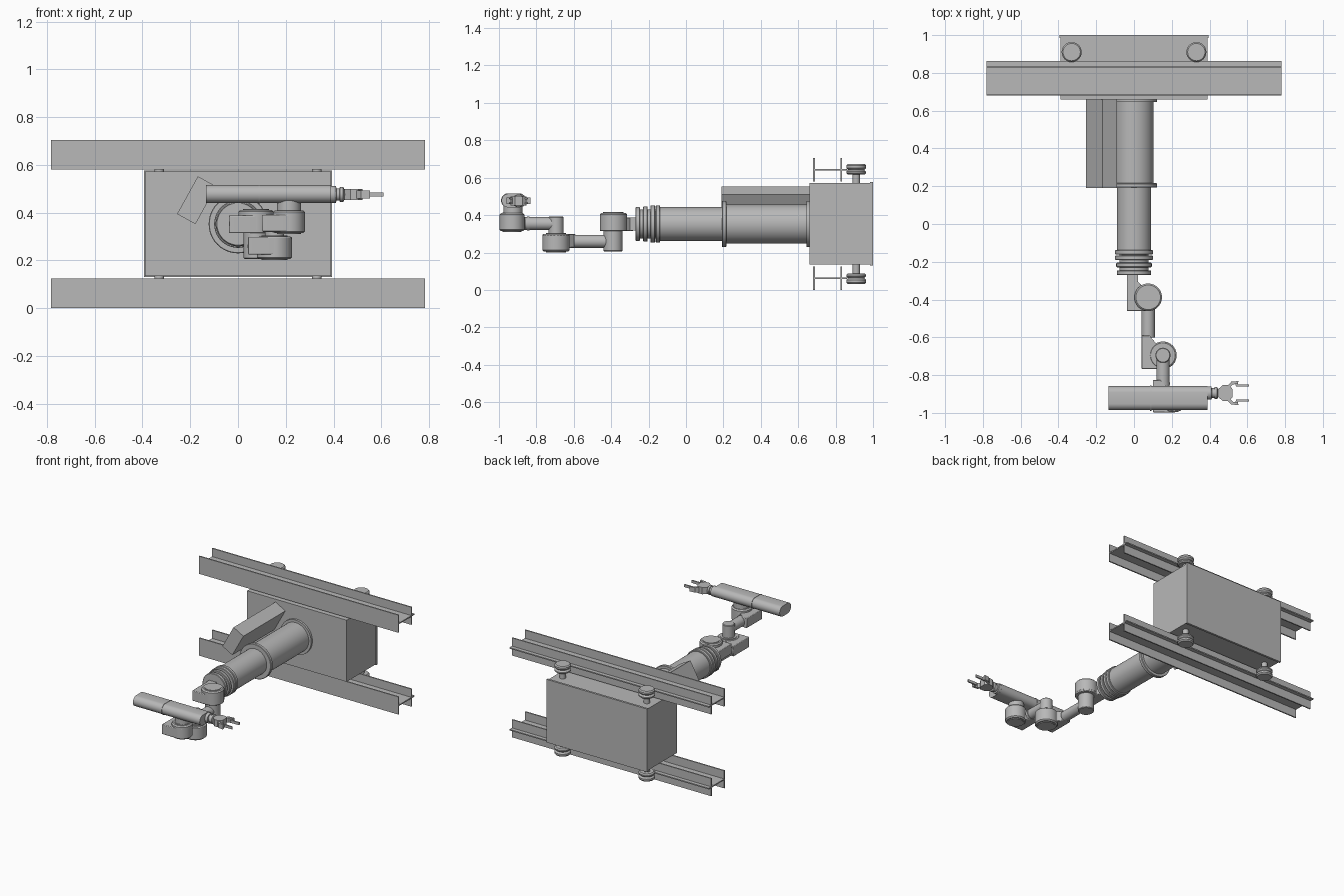
import bpy, bmesh
from math import sin, cos, pi, radians
from mathutils import Matrix, Vector

cube = bpy.data.objects.get("Cube")
if cube:
    bpy.data.objects.remove(cube, do_unlink=True)

grey = bpy.data.materials.new("plain grey")
grey.use_nodes = True
grey.diffuse_color = (0.48, 0.48, 0.48, 1)
grey.node_tree.nodes["Principled BSDF"].inputs["Base Color"].default_value = (0.48, 0.48, 0.48, 1)

MID = 0.3525   # height of the machine's centre line
TURN = {"z": Matrix.Identity(4),
        "y": Matrix.Rotation(radians(-90), 4, "X"),
        "x": Matrix.Rotation(radians(90), 4, "Y")}


def finish(name, bm, smooth=False, bevel=0):
    bmesh.ops.recalc_face_normals(bm, faces=bm.faces)
    mesh = bpy.data.meshes.new(name)
    bm.to_mesh(mesh)
    bm.free()
    mesh.materials.append(grey)
    obj = bpy.data.objects.new(name, mesh)
    bpy.context.collection.objects.link(obj)
    if bevel:
        mod = obj.modifiers.new("edge", "BEVEL")
        mod.width = bevel
        mod.segments = 2
        mod.limit_method = "ANGLE"
        mod.angle_limit = radians(50)
    if smooth:
        bpy.ops.object.select_all(action="DESELECT")
        obj.select_set(True)
        bpy.context.view_layer.objects.active = obj
        bpy.ops.object.shade_smooth_by_angle(angle=radians(35))
    return obj


def box(name, x, y, z, bevel=0):
    lo, hi = Vector((x[0], y[0], z[0])), Vector((x[1], y[1], z[1]))
    bm = bmesh.new()
    bmesh.ops.create_cube(bm, size=1, matrix=Matrix.Translation((lo + hi) / 2)
                          @ Matrix.Diagonal((*(hi - lo), 1)))
    return finish(name, bm, bevel=bevel)


def lathe(name, profile, centre=(0, 0, 0), axis="z", sides=40):
    """Turn (radius, distance) pairs around an axis and cap both ends."""
    bm = bmesh.new()
    place = Matrix.Translation(centre) @ TURN[axis]
    rings = [[bm.verts.new(place @ Vector((r * cos(2 * pi * i / sides), r * sin(2 * pi * i / sides), h)))
              for i in range(sides)] for r, h in profile]
    for a, b in zip(rings, rings[1:]):
        for i in range(sides):
            j = (i + 1) % sides
            bm.faces.new((a[i], a[j], b[j], b[i]))
    bm.faces.new(rings[0])
    bm.faces.new(rings[-1])
    return finish(name, bm, smooth=True)


def rod(name, r, lo, hi, centre, axis="z", edge=0.0):
    profile = [(r, lo), (r, hi)]
    if edge:
        profile = [(r - edge, lo), (r, lo + edge), (r, hi - edge), (r - edge, hi)]
    return lathe(name, profile, centre, axis)


def prism(name, outline, lo, hi, axis="z", smooth=False, bevel=0):
    """Extrude an outline along z (outline in x, y) or x (outline in y, z)."""
    bm = bmesh.new()
    verts = [bm.verts.new((u, v, lo) if axis == "z" else (lo, u, v)) for u, v in outline]
    face = bm.faces.new(verts)
    out = bmesh.ops.extrude_face_region(bm, geom=[face])
    move = (0, 0, hi - lo) if axis == "z" else (hi - lo, 0, 0)
    bmesh.ops.translate(bm, vec=move, verts=[v for v in out["geom"] if isinstance(v, bmesh.types.BMVert)])
    return finish(name, bm, smooth, bevel)


# Carriage body with a thin cover at the back
box("carriage_body", (-0.39, 0.39), (0.66, 0.985), (0.135, 0.572))
box("carriage_back_cover", (-0.394, 0.394), (0.985, 1.0), (0.13, 0.577))

# Upper and lower rails, each with two flanges and a web, and their grooved rollers
for side, sign in (("upper", 1), ("lower", -1)):
    zc = MID + sign * 0.29
    box(side + "_rail_front_flange", (-0.782, 0.782), (0.68, 0.689), (zc - 0.0625, zc + 0.0625))
    box(side + "_rail_rear_flange", (-0.782, 0.782), (0.826, 0.835), (zc - 0.0625, zc + 0.0625))
    box(side + "_rail_web", (-0.782, 0.782), (0.689, 0.862), (zc - 0.004, zc + 0.004))
    for x in (-0.33, 0.33):
        lathe(side + "_roller", [(0.02, sign * 0.21), (0.02, sign * 0.265), (0.045, sign * 0.265),
                                 (0.053, sign * 0.272), (0.053, sign * 0.28), (0.043, sign * 0.29),
                                 (0.053, sign * 0.30), (0.053, sign * 0.312), (0.046, sign * 0.32)],
              (x, 0.91, MID), sides=32)

# Telescopic boom, narrowing into a ringed bellows
lathe("boom_base_tube", [(0.104, 0.215), (0.104, 0.645), (0.122, 0.645), (0.122, 0.665)], (0, 0, MID), "y", 56)
rod("boom_collar", 0.123, 0.192, 0.216, (0, 0, MID), "y", 0.003)
rod("boom_inner_tube", 0.091, -0.15, 0.2, (0, 0, MID), "y")
rod("boom_bellows_core", 0.078, -0.27, -0.14, (0, 0, MID), "y")
for r, y in ((0.1, -0.15), (0.1, -0.178), (0.094, -0.217), (0.091, -0.258)):
    rod("boom_ring", r, y - 0.012, y + 0.012, (0, 0, MID), "y", 0.003)

# Tilted equipment case beside the boom
case = box("side_case", (-0.09, 0.09), (-0.235, 0.235), (-0.044, 0.044))
case.location = (-0.173, 0.425, 0.452)
case.rotation_euler = (0, radians(-61), 0)


def joint(name, cx, cy, block, puck, r=0.073):
    """Round joint housing with a tapered bracket reaching back to the previous link."""
    x0, back, width = cx - 0.112, cy + 0.105, 0.04
    arc = [(cx + r * cos(t * pi / 12), cy + r * sin(t * pi / 12)) for t in range(-6, 9)]
    outline = [(x0, cy - r)] + arc + [(x0 + width, back), (x0, back)]
    prism(name + "_bracket", outline, *block, smooth=True, bevel=0.004)
    rod(name + "_housing", r, *puck, (cx, cy, 0), "z", 0.008)
    rod(name + "_cap", r * 0.75, puck[0] - 0.004, puck[1] + 0.004, (cx, cy, 0))


# Shoulder: offset joint, drop post and forward link
box("shoulder_mount", (-0.037, 0.02), (-0.3, -0.265), (0.317, 0.388))
joint("shoulder", 0.075, -0.388, (0.315, 0.388), (0.32, 0.412))
rod("shoulder_post", 0.051, 0.206, 0.33, (0.075, -0.39, 0), "z", 0.004)
rod("upper_link", 0.035, -0.6, -0.39, (0.075, 0, 0.26), "y")

# Elbow: joint on the low level, post rising to the next link
joint("elbow", 0.153, -0.695, (0.225, 0.298), (0.205, 0.3))
rod("elbow_post", 0.04, 0.29, 0.392, (0.153, -0.695, 0), "z", 0.004)
rod("lower_link", 0.035, -0.86, -0.695, (0.153, 0, 0.355), "y")
rod("lower_link_ring", 0.038, -0.85, -0.838, (0.153, 0, 0.355), "y")

# Wrist joint below the forearm
joint("wrist", 0.213, -0.93, (0.32, 0.39), (0.314, 0.41), 0.067)
rod("wrist_post", 0.05, 0.4, 0.45, (0.213, -0.925, 0))


def stadium(half_y, half_z):
    straight = half_y - half_z
    return [(-0.922 + (straight if cos(a) > 0 else -straight) + half_z * cos(a), 0.478 + half_z * sin(a))
            for a in [-pi / 2 + (k + 0.5) * pi / 16 for k in range(32)]]


# Flattened round forearm in two sections with a seam band
prism("forearm", stadium(0.064, 0.037), -0.134, 0.39, "x", True)
prism("forearm_band", stadium(0.067, 0.039), 0.085, 0.093, "x", True)

# Hand: stepped neck, faceted palm and hinged fingers
HY, HZ = -0.895, 0.476
lathe("hand_neck", [(0.035, 0.38), (0.035, 0.41), (0.026, 0.412), (0.026, 0.425), (0.032, 0.427),
                    (0.032, 0.44), (0.022, 0.445), (0.022, 0.465)], (0, HY, HZ), "x")
palm = [(0.445, -0.02), (0.47, -0.042), (0.505, -0.042), (0.522, -0.02),
        (0.522, 0.02), (0.505, 0.042), (0.47, 0.042), (0.445, 0.02)]
prism("palm", [(x, HY + y) for x, y in palm], HZ - 0.024, HZ + 0.024)
for side, s in (("left", 1), ("right", -1)):
    knuckle = [(0.49, 0.035), (0.515, 0.06), (0.553, 0.064), (0.55, 0.048), (0.525, 0.046), (0.505, 0.028)]
    tip = [(0.535, 0.06), (0.548, 0.062), (0.552, 0.044), (0.61, 0.044), (0.61, 0.035), (0.54, 0.034)]
    prism(side + "_knuckle", [(x, HY + s * y) for x, y in knuckle], HZ - 0.017, HZ + 0.017)
    prism(side + "_fingertip", [(x, HY + s * y) for x, y in tip], HZ - 0.009, HZ + 0.009)
